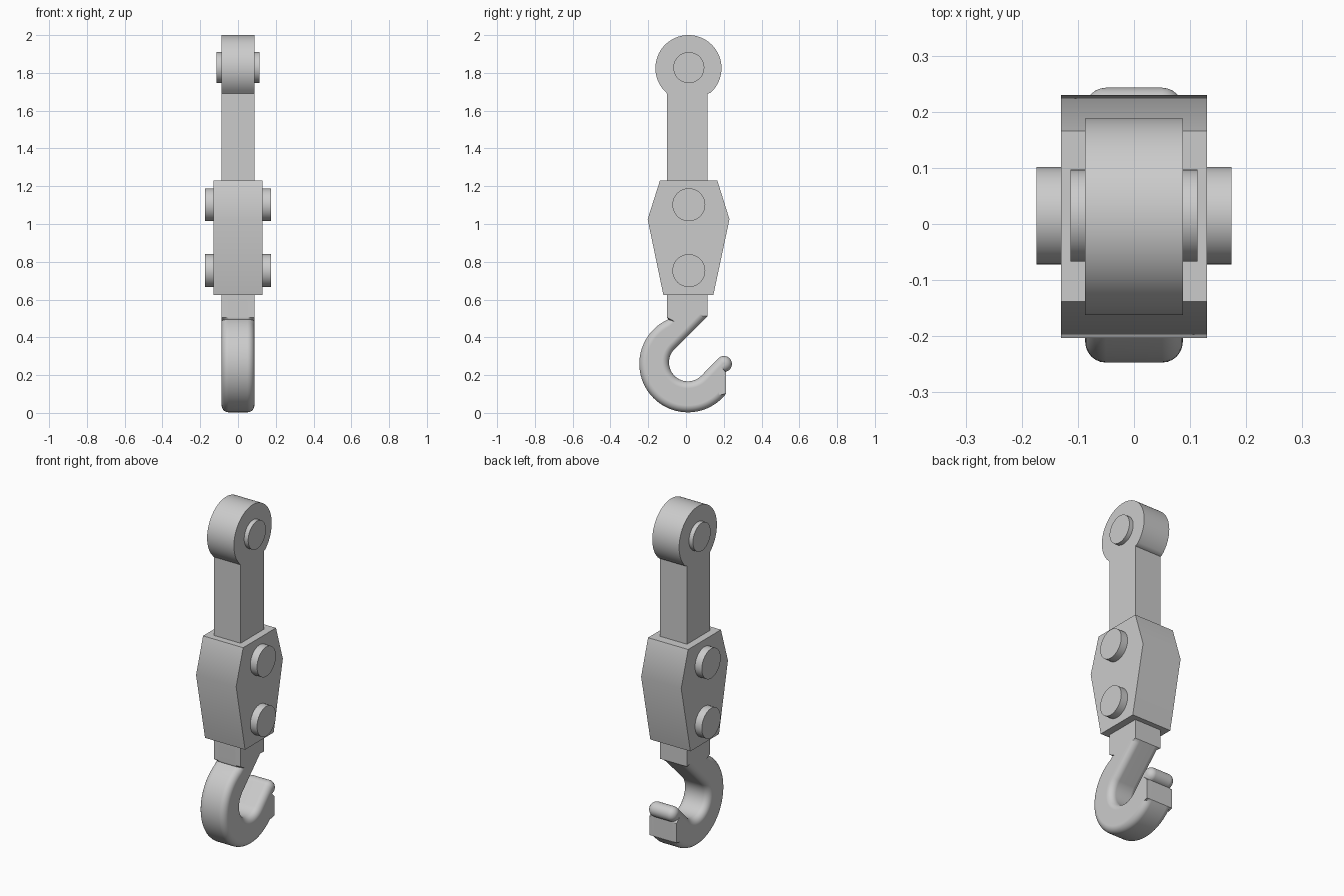
import bpy, bmesh, math
from mathutils import Vector

if "Cube" in bpy.data.objects:
    bpy.data.objects.remove(bpy.data.objects["Cube"], do_unlink=True)

steel = bpy.data.materials.new("grey steel")
steel.use_nodes = True
GREY = (0.6, 0.6, 0.6, 1)
steel.diffuse_color = GREY
steel.node_tree.nodes["Principled BSDF"].inputs["Base Color"].default_value = GREY

AXIS = 0.013   # y of the common centre line


def arc(y, z, r, start, end, n):
    """Points on a circle in the side plane, angles in degrees."""
    angles = [math.radians(start + (end - start) * i / n) for i in range(n + 1)]
    return [Vector((y + r * math.cos(a), z + r * math.sin(a))) for a in angles]


def slab(name, outline, half, rounded=None, radius=0.0, steps=6):
    """Counter-clockwise (y, z) outline given thickness in x, with rims rounded where flagged."""
    pts = [Vector(p) for p in outline]
    n = len(pts)
    inward = []
    for i in range(n):
        t = (pts[(i + 1) % n] - pts[i]).normalized() + (pts[i] - pts[i - 1]).normalized()
        t.normalize()
        inward.append(Vector((-t.y, t.x)))
    # Each layer is an x position and how far the rounded rim is pulled in there
    if rounded:
        turn = [math.pi / 2 * i / steps for i in range(steps + 1)]
        side = [(half - radius + radius * math.sin(a), radius * (1 - math.cos(a))) for a in turn]
        layers = [(-x, d) for x, d in reversed(side)] + side
    else:
        rounded = [0] * n
        layers = [(-half, 0), (half, 0)]
    bm = bmesh.new()
    rings = []
    for x, d in layers:
        ring = [p + v * (d * m) for p, v, m in zip(pts, inward, rounded)]
        rings.append([bm.verts.new((x, q.x, q.y)) for q in ring])
    for a, b in zip(rings, rings[1:]):
        for i in range(n):
            j = (i + 1) % n
            bm.faces.new((a[i], a[j], b[j], b[i]))
    bm.faces.new(list(reversed(rings[0])))
    bm.faces.new(rings[-1])
    bmesh.ops.recalc_face_normals(bm, faces=bm.faces)
    mesh = bpy.data.meshes.new(name)
    bm.to_mesh(mesh)
    bm.free()
    mesh.materials.append(steel)
    obj = bpy.data.objects.new(name, mesh)
    bpy.context.collection.objects.link(obj)
    bpy.ops.object.select_all(action="DESELECT")
    obj.select_set(True)
    bpy.context.view_layer.objects.active = obj
    bpy.ops.object.shade_smooth_by_angle(angle=math.radians(30))
    weighted = obj.modifiers.new("weighted normals", "WEIGHTED_NORMAL")
    weighted.keep_sharp = True
    return obj


# Upper link: flat bar ending in a round eye
BACK, FRONT = 0.115, -0.1
eye = arc(AXIS, 1.825, 0.175, -53, 231, 64)
slab("upper_link", [(FRONT, 1.15), (BACK, 1.15), (BACK, 1.69)] + eye[1:-1] + [(FRONT, 1.69)], 0.087)

# Faceted coupling block
slab("coupling_block", [(-0.12, 0.625), (0.145, 0.625), (0.23, 1.025),
                        (0.166, 1.23), (-0.138, 1.23), (-0.203, 1.025)], 0.13)

# Pins through the eye and the block
for name, z, r, half in (("eye_pin", 1.828, 0.082, 0.113),
                         ("upper_pin", 1.102, 0.087, 0.174),
                         ("lower_pin", 0.753, 0.087, 0.174)):
    slab(name, arc(0.015, z, r, 0, 352.5, 47), half)

# Hook: square shank, round-edged bend and a beaded tip with a flat outer face
bend = arc(0.01, 0.26, 0.257, 114, 322, 60)
bead = arc(0.201, 0.259, 0.042, -74, 135, 24)
throat = arc(0.01, 0.267, 0.1, -45, -225, 40)
sections = [
    ([(BACK, 0.7), (FRONT, 0.7), (FRONT, 0.505)], 0),
    (bend, 1),
    ([(0.212, 0.102), (0.212, 0.215)], 0),
    (bead, 1),
    (throat, 1),
    ([(0.1, 0.497)], 1),
    ([(BACK, 0.512)], 0),
]
outline = [p for pts, _ in sections for p in pts]
rounded = [flag for pts, flag in sections for _ in pts]
slab("hook", outline, 0.087, rounded, 0.037)
